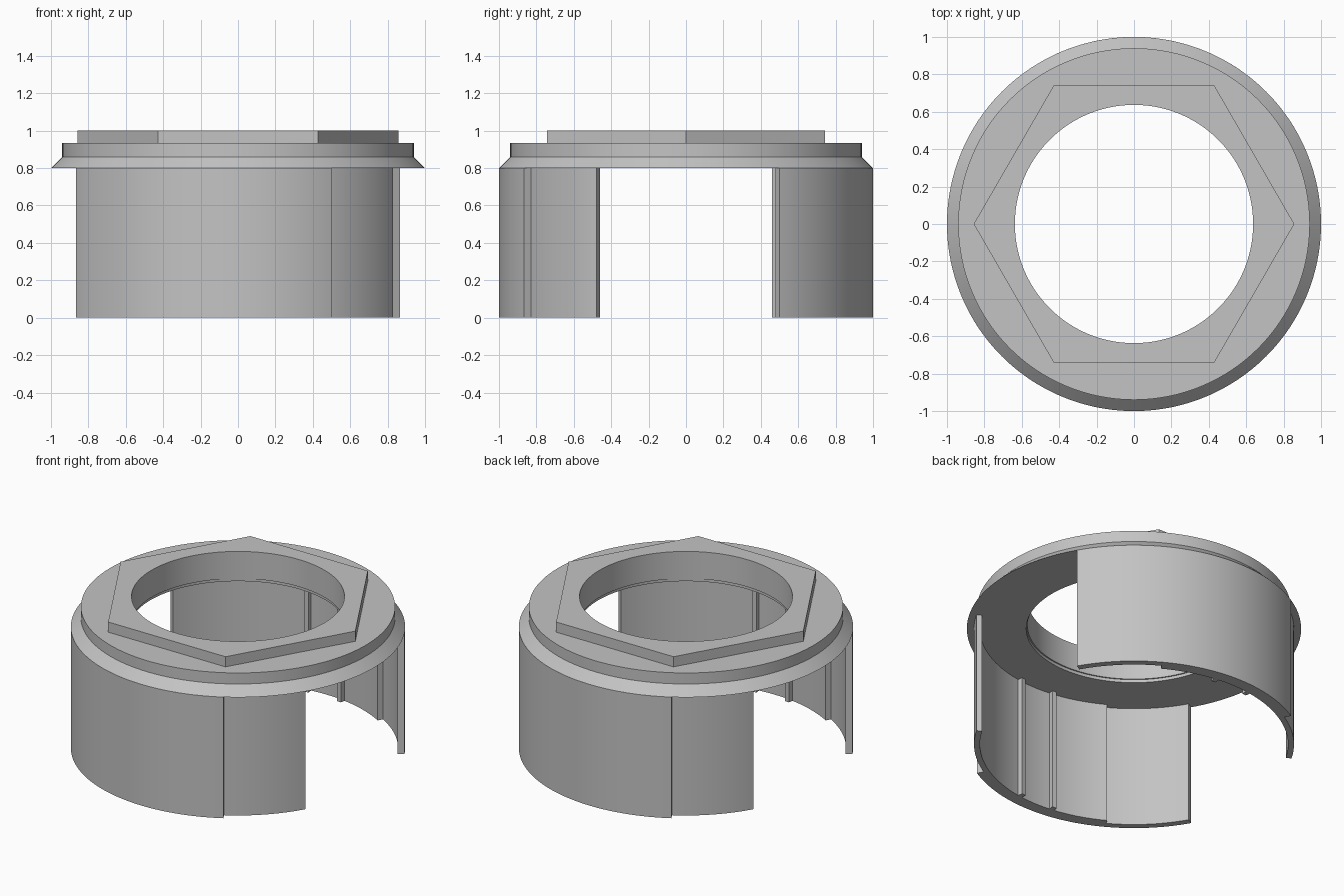
import bpy, bmesh, math

if "Cube" in bpy.data.objects:
    bpy.data.objects.remove(bpy.data.objects["Cube"])

grey = bpy.data.materials.new("plain_grey")
grey.diffuse_color = (0.55, 0.55, 0.55, 1)
grey.use_nodes = True
grey.node_tree.nodes["Principled BSDF"].inputs["Base Color"].default_value = grey.diffuse_color


def finish(name, bm):
    bmesh.ops.recalc_face_normals(bm, faces=bm.faces[:])
    mesh = bpy.data.meshes.new(name)
    bm.to_mesh(mesh)
    bm.free()
    obj = bpy.data.objects.new(name, mesh)
    bpy.context.collection.objects.link(obj)
    mesh.materials.append(grey)
    bpy.ops.object.select_all(action='DESELECT')
    obj.select_set(True)
    bpy.context.view_layer.objects.active = obj
    bpy.ops.object.shade_smooth_by_angle(angle=math.radians(25))
    return obj


def polar(r, deg):
    a = math.radians(deg)
    return (r * math.cos(a), r * math.sin(a))


def arc(r, start, end, step=1.5):
    n = max(1, round(abs(end - start) / step))
    return [polar(r, start + (end - start) * i / n) for i in range(n + 1)]


def lathe(name, profile, segments=128):
    """Closed (radius, height) profile turned round the z axis."""
    bm = bmesh.new()
    rings = [[bm.verts.new((*polar(r, 360 * i / segments), z)) for r, z in profile]
             for i in range(segments)]
    n = len(profile)
    for i in range(segments):
        a, b = rings[i], rings[(i + 1) % segments]
        for j in range(n):
            k = (j + 1) % n
            bm.faces.new((a[j], b[j], b[k], a[k]))
    return finish(name, bm)


def extrude(name, outline, z0, z1):
    bm = bmesh.new()
    face = bm.faces.new([bm.verts.new((x, y, z0)) for x, y in outline])
    new = bmesh.ops.extrude_face_region(bm, geom=[face])["geom"]
    bmesh.ops.translate(bm, vec=(0, 0, z1 - z0),
                        verts=[v for v in new if isinstance(v, bmesh.types.BMVert)])
    return finish(name, bm)


BORE, R_OUT, R_MID, R_IN, R_RIB = 0.637, 1.0, 0.957, 0.922, 0.89

# Flange ring with sloped outer lip and a slightly relieved lower bore
lathe("flange", [(0.645, 0.8), (R_OUT, 0.8), (0.94, 0.86), (0.94, 0.933),
                 (BORE, 0.933), (BORE, 0.82), (0.645, 0.82)])

# Hexagonal collar with a round bore
SEG = 128
bm = bmesh.new()
hex_radius = 0.857
apothem = hex_radius * math.cos(math.pi / 6)
angles = sorted({360 * i / SEG for i in range(SEG)} | {60.0 * i for i in range(6)})
rings = []
for deg in angles:
    off = math.radians(deg % 60 - 30)
    outer, inner = polar(apothem / math.cos(off), deg), polar(BORE, deg)
    rings.append([bm.verts.new((*p, z)) for p, z in
                  ((inner, 0.933), (outer, 0.933), (outer, 1.0), (inner, 1.0))])
for i, a in enumerate(rings):
    b = rings[(i + 1) % len(rings)]
    for j in range(4):
        k = (j + 1) % 4
        bm.faces.new((a[j], b[j], b[k], a[k]))
finish("hex_collar", bm)

# Two stepped skirt walls, each with two small ribs inside
for name, turn in (("front_skirt", 0), ("back_skirt", 180)):
    plan = arc(R_OUT, -150, -60) + arc(R_MID, -60, -30)
    start = -30
    for rib in (-82.3, -97.7):
        plan += arc(R_IN, start, rib + 1) + arc(R_RIB, rib + 1, rib - 1)
        start = rib - 1
    plan += arc(R_IN, start, -120) + arc(R_MID, -120, -150)
    skirt = extrude(name, plan, 0.0, 0.8)
    skirt.rotation_euler.z = math.radians(turn)
